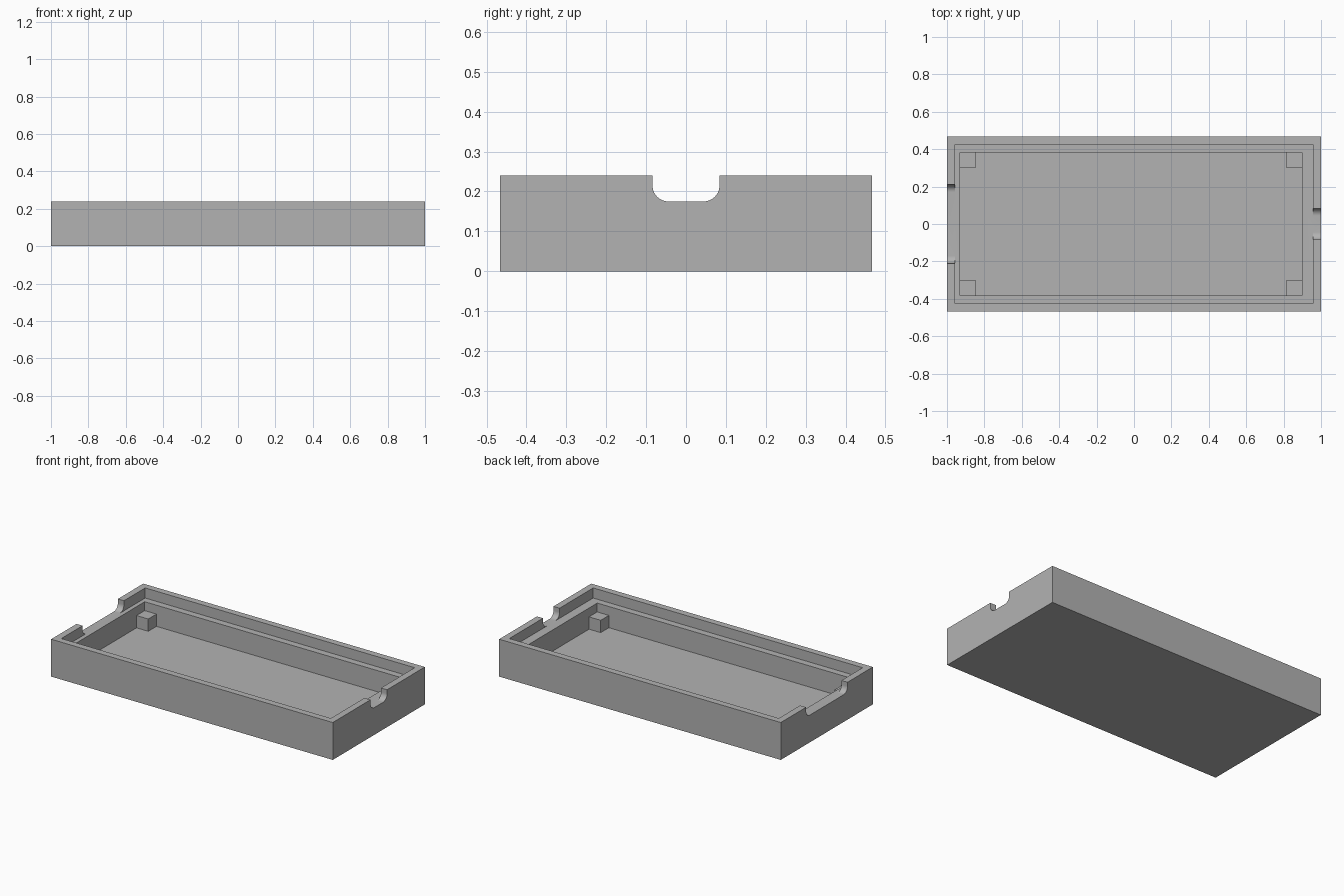
import bpy
import bmesh
import math
from mathutils import Vector

if "Cube" in bpy.data.objects:
    bpy.data.objects.remove(bpy.data.objects["Cube"], do_unlink=True)

HEIGHT, LEDGE, FLOOR = 0.24, 0.175, 0.039
POCKET_X, POCKET_Y = (-0.93, 0.898), (-0.382, 0.382)
POST, POST_TOP = 0.083, 0.118

grey = bpy.data.materials.new("plain grey")
grey.use_nodes = True
colour = (0.45, 0.45, 0.45, 1)
grey.diffuse_color = colour
grey.node_tree.nodes["Principled BSDF"].inputs["Base Color"].default_value = colour


def make_object(name, bm):
    bmesh.ops.recalc_face_normals(bm, faces=bm.faces)
    mesh = bpy.data.meshes.new(name)
    bm.to_mesh(mesh)
    bm.free()
    mesh.materials.append(grey)
    obj = bpy.data.objects.new(name, mesh)
    bpy.context.collection.objects.link(obj)
    return obj


def box(name, xs, ys, zs):
    bm = bmesh.new()
    bmesh.ops.create_cube(bm, size=1)
    for v in bm.verts:
        v.co = [r[0] if c < 0 else r[1] for c, r in zip(v.co, (xs, ys, zs))]
    return make_object(name, bm)


def notch(name, xs, half, radius=0.04, steps=10):
    """U-shaped bar along x with rounded lower corners."""
    right = [(half - radius + radius * math.sin(a), LEDGE + radius - radius * math.cos(a))
             for a in (math.pi / 2 * i / steps for i in range(steps + 1))]
    right.append((half, HEIGHT + 0.1))
    outline = right + [(-y, z) for y, z in reversed(right)]
    bm = bmesh.new()
    face = bm.faces.new([bm.verts.new((xs[0], y, z)) for y, z in outline])
    out = bmesh.ops.extrude_face_region(bm, geom=[face])
    moved = [g for g in out["geom"] if isinstance(g, bmesh.types.BMVert)]
    bmesh.ops.translate(bm, verts=moved, vec=Vector((xs[1] - xs[0], 0, 0)))
    return make_object(name, bm)


# Tray body with a stepped pocket and a finger notch in each end wall
tray = box("tray_body", (-1, 1), (-0.467, 0.467), (0, HEIGHT))
cutters = [
    box("lid_recess_cutter", (-0.957, 0.957), (-0.425, 0.425), (LEDGE, HEIGHT + 0.1)),
    box("pocket_cutter", POCKET_X, POCKET_Y, (FLOOR, HEIGHT + 0.1)),
    notch("narrow_notch_cutter", (0.93, 1.1), 0.084),
    notch("wide_notch_cutter", (-1.1, -0.94), 0.21),
]
bpy.context.view_layer.objects.active = tray
for cutter in cutters:
    cutter.hide_render = True
    mod = tray.modifiers.new(cutter.name, "BOOLEAN")
    mod.operation = "DIFFERENCE"
    mod.solver = "EXACT"
    mod.object = cutter
    bpy.ops.object.modifier_apply(modifier=mod.name)
for cutter in cutters:
    bpy.data.objects.remove(cutter, do_unlink=True)

# Smooth only the rounded notch corners
bpy.ops.object.select_all(action="DESELECT")
tray.select_set(True)
bpy.ops.object.shade_smooth_by_angle(angle=math.radians(30))

# Corner posts standing on the pocket floor, sunk slightly into it
for x_name, x in (("right", POCKET_X[0]), ("left", POCKET_X[1] - POST)):
    for y_name, y in (("front", POCKET_Y[0]), ("back", POCKET_Y[1] - POST)):
        box(f"{y_name}_{x_name}_post", (x, x + POST), (y, y + POST), (FLOOR - 0.01, POST_TOP))
